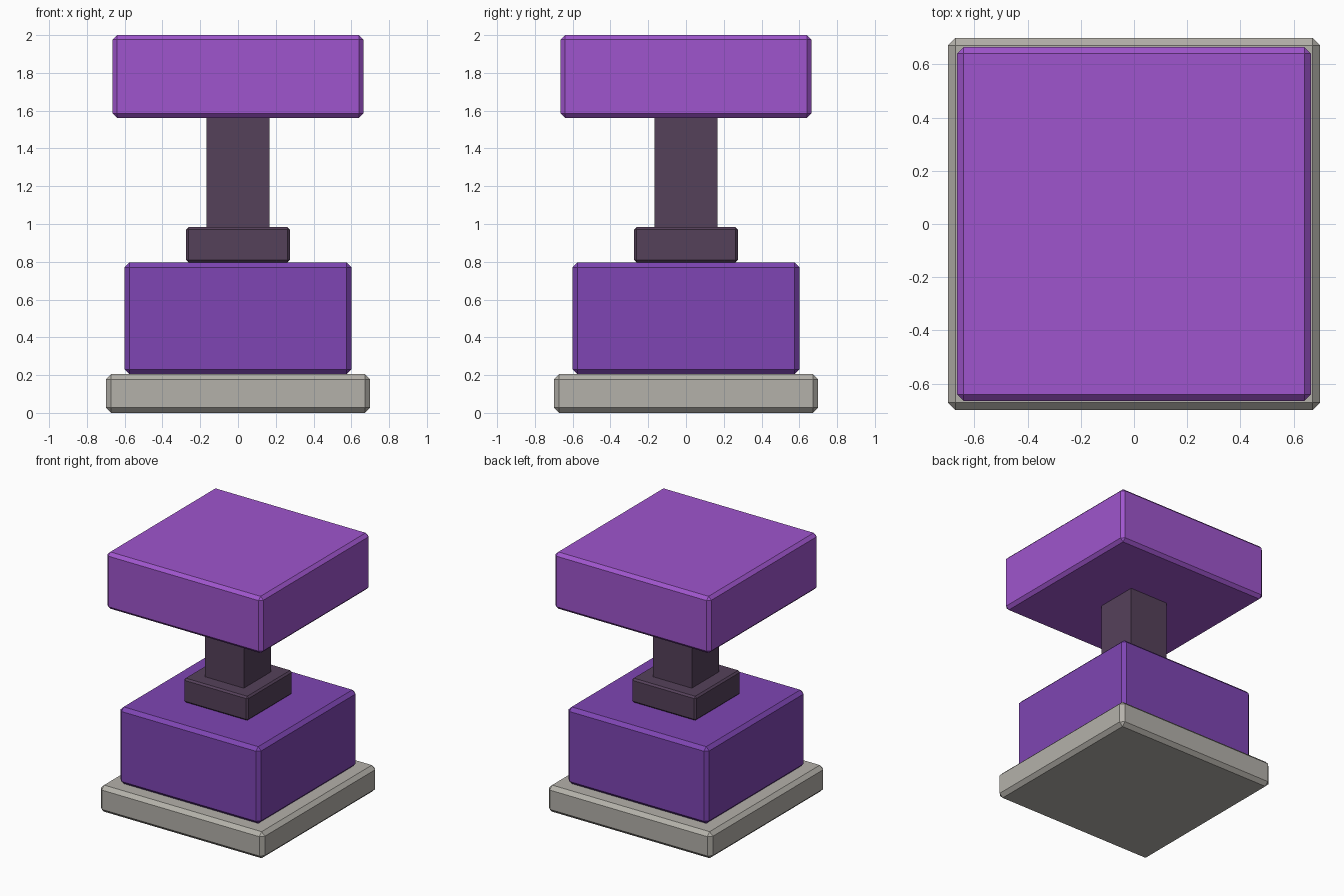
import bpy
import bmesh

if "Cube" in bpy.data.objects:
    bpy.data.objects.remove(bpy.data.objects["Cube"])


def material(name, rgb):
    # sRGB 0-255 to linear
    lin = [((c / 255 + 0.055) / 1.055) ** 2.4 for c in rgb]
    m = bpy.data.materials.new(name)
    m.diffuse_color = (*lin, 1)
    m.use_nodes = True
    m.node_tree.nodes["Principled BSDF"].inputs["Base Color"].default_value = m.diffuse_color
    return m


def block(name, half, z0, z1, bevel, mat):
    # Square block centred on the z axis, with optional flat chamfered edges
    bm = bmesh.new()
    bmesh.ops.create_cube(bm, size=1)
    for v in bm.verts:
        v.co.x *= 2 * half
        v.co.y *= 2 * half
        v.co.z = z0 if v.co.z < 0 else z1
    if bevel:
        bmesh.ops.bevel(bm, geom=bm.edges[:], offset=bevel, segments=1,
                        affect='EDGES', profile=0.5)
    mesh = bpy.data.meshes.new(name)
    bm.to_mesh(mesh)
    bm.free()
    mesh.materials.append(mat)
    obj = bpy.data.objects.new(name, mesh)
    bpy.context.collection.objects.link(obj)
    return obj


stone = material("stone grey", (180, 177, 170))
deep_purple = material("deep purple", (126, 69, 179))
light_purple = material("light purple", (159, 85, 205))
dark_plum = material("dark plum", (85, 65, 90))

block("base_plate", 0.70, 0.0, 0.205, 0.028, stone)
block("lower_block", 0.60, 0.205, 0.797, 0.026, deep_purple)
block("collar", 0.275, 0.797, 0.983, 0.013, dark_plum)
block("stem", 0.166, 0.975, 1.57, 0, dark_plum)
block("top_block", 0.665, 1.562, 2.0, 0.024, light_purple)
